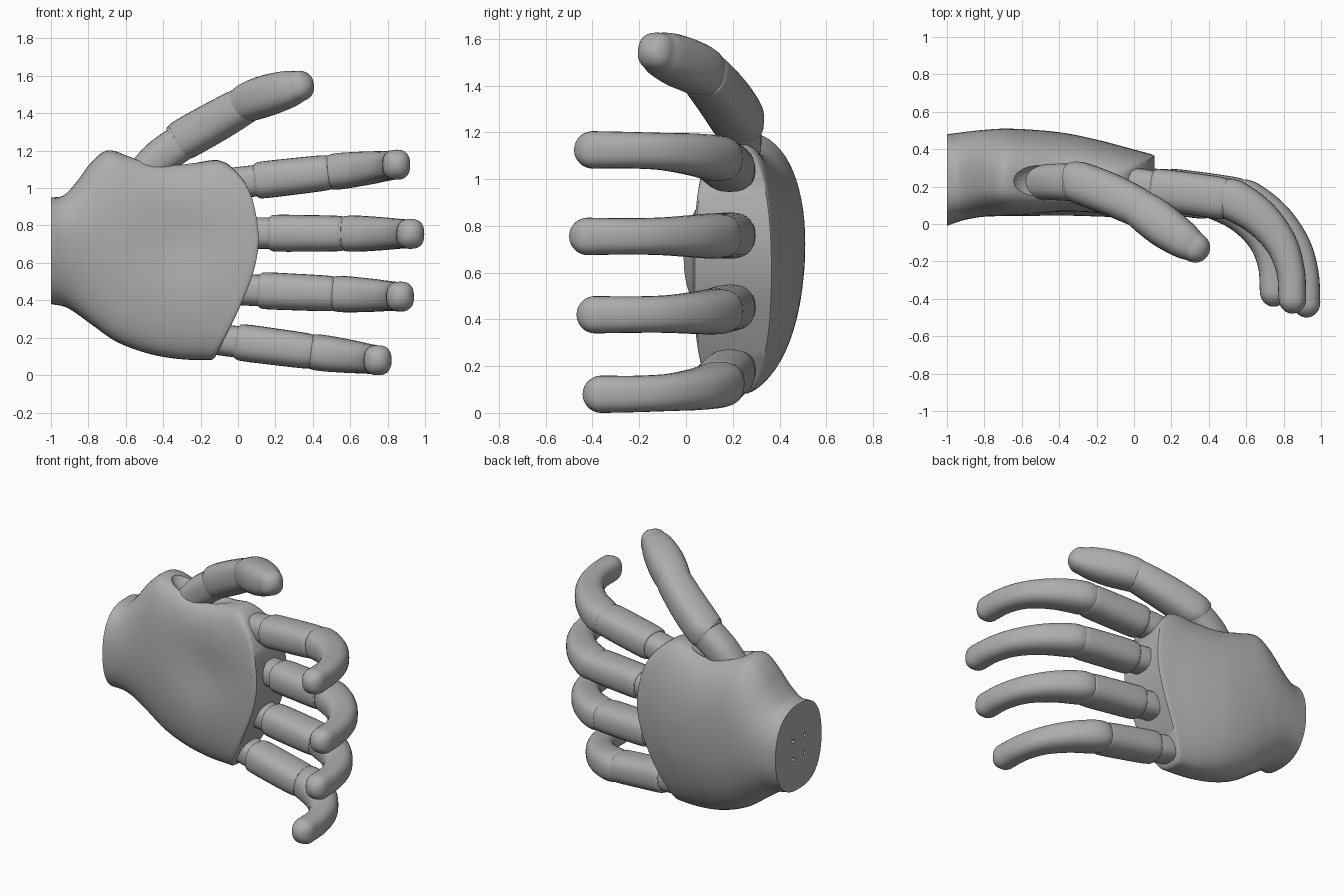
import bpy, bmesh, math
from mathutils import Vector

cube = bpy.data.objects.get("Cube")
if cube:
    bpy.data.objects.remove(cube, do_unlink=True)

grey = bpy.data.materials.new("plain grey")
grey.use_nodes = True
COLOUR = (0.42, 0.42, 0.42, 1)
grey.diffuse_color = COLOUR
grey.node_tree.nodes["Principled BSDF"].inputs["Base Color"].default_value = COLOUR


def curve(pts, t):
    """Smooth interpolation through points (t, value, value...)."""
    pts = [Vector(p) for p in pts]
    t = max(pts[0][0], min(pts[-1][0], t))
    i = 0
    while i < len(pts) - 2 and t > pts[i + 1][0]:
        i += 1

    def slope(k):
        a, b = pts[max(k - 1, 0)], pts[min(k + 1, len(pts) - 1)]
        return (b - a) / (b[0] - a[0])
    a, b = pts[i], pts[i + 1]
    h = b[0] - a[0]
    u = (t - a[0]) / h
    return (a * (2*u**3 - 3*u*u + 1) + slope(i) * h * (u**3 - 2*u*u + u)
            + b * (3*u*u - 2*u**3) + slope(i + 1) * h * (u**3 - u*u))


def power(v, p):
    return math.copysign(abs(v) ** p, v)


def finish(name, bm):
    bmesh.ops.recalc_face_normals(bm, faces=bm.faces)
    mesh = bpy.data.meshes.new(name)
    bm.to_mesh(mesh)
    bm.free()
    mesh.materials.append(grey)
    ob = bpy.data.objects.new(name, mesh)
    bpy.context.collection.objects.link(ob)
    return ob


def smooth(ob, degrees=35):
    bpy.ops.object.select_all(action="DESELECT")
    bpy.context.view_layer.objects.active = ob
    ob.select_set(True)
    bpy.ops.object.shade_smooth_by_angle(angle=math.radians(degrees))


def loft(name, rings):
    """Skin rings of points; caps join each ring's two halves in strips."""
    bm = bmesh.new()
    rows = [[bm.verts.new(p) for p in ring] for ring in rings]
    n = len(rows[0])
    for a, b in zip(rows, rows[1:]):
        for i in range(n):
            j = (i + 1) % n
            bm.faces.new((a[i], a[j], b[j], b[i]))
    for row in (rows[0], rows[-1]):
        for i in range(n // 2):
            quad = [row[i], row[i + 1], row[n - i - 1], row[(n - i) % n]]
            bm.faces.new(list(dict.fromkeys(quad)))
    return finish(name, bm)


def limb(name, pts, dome=False, sides=28):
    """Rounded-box tube; each point is (x, y, z, half width, half depth)."""
    keyed = [(k, *p) for k, p in enumerate(pts)]
    steps = 6 * (len(pts) - 1)
    samples = [curve(keyed, k / 6)[1:] for k in range(steps + 1)]
    centres = [Vector(s[:3]) for s in samples]
    radii = [(s[3], s[4]) for s in samples]
    if dome:
        along = (centres[-1] - centres[-2]).normalized()
        end, (w, d) = centres[-1], radii[-1]
        for k in range(1, 9):
            a = k / 8 * math.radians(87)
            centres.append(end + along * w * math.sin(a))
            radii.append((w * math.cos(a), d * math.cos(a)))
    rings = []
    for k, c in enumerate(centres):
        along = (centres[min(k + 1, len(centres) - 1)] - centres[max(k - 1, 0)]).normalized()
        side = Vector((0, 0, 1))
        side = (side - along * side.dot(along)).normalized()
        deep = along.cross(side)
        w, d = radii[k]
        ring = []
        for i in range(sides):
            a = 2 * math.pi * i / sides
            ring.append(c + side * w * power(math.cos(a), 0.8) + deep * d * power(math.sin(a), 0.8))
        rings.append(ring)
    ob = loft(name, rings)
    smooth(ob)
    return ob


# Palm shell: height, depth and knuckle-edge profiles along the hand
TOP = [(0, .95), (.07, .96), (.15, 1.04), (.22, 1.13), (.31, 1.2), (.42, 1.18),
       (.6, 1.135), (.8, 1.135), (.93, 1.15), (1, 1.13)]
BOTTOM = [(0, .38), (.1, .36), (.25, .27), (.4, .18), (.6, .115), (.8, .085), (1, .08)]
BACK = [(0, .48), (.15, .5), (.3, .51), (.55, .49), (.73, .45), (.9, .4), (1, .37)]
FRONT = [(0, -.01), (.08, .02), (.2, .04), (.5, .035), (1, .03)]
EDGE = [(0, -.13), (.25, 0), (.44, .08), (.6, .11), (.77, .09), (.9, .04), (1, -.05)]


def palm_ring(s, shrink=1.0, sides=64):
    top, bottom, back, front = (curve(p, s)[1] for p in (TOP, BOTTOM, BACK, FRONT))
    middle = .24
    ring = []
    for i in range(sides):
        a = 2 * math.pi * i / sides
        f = .5 + .5 * shrink * power(math.cos(a), .9)
        sn = math.sin(a)
        if sn > 0:
            y = middle + (back - middle) * shrink * sn ** .85
        else:
            square = .7 - .25 * s
            y = middle - (middle - front) * shrink * abs(sn) ** square
            # shallow hollow of the palm
            y += .035 * math.exp(-((s - .62) / .2) ** 2 - ((f - .6) / .2) ** 2)
        x = -1 + s * (1 + curve(EDGE, f)[1])
        ring.append((x, y, bottom + (top - bottom) * f))
    return ring


STATIONS = 44
rings = [palm_ring(.985 * k / STATIONS) for k in range(STATIONS + 1)]
rings += [palm_ring(.996, .985), palm_ring(1, .965)]
palm = loft("palm", rings)


def cut(target, cutter):
    cutter.hide_render = True
    cutter.hide_set(True)
    mod = target.modifiers.new(cutter.name, "BOOLEAN")
    mod.operation = "DIFFERENCE"
    mod.solver = "EXACT"
    mod.object = cutter


# Thumb socket hollow
bm = bmesh.new()
bmesh.ops.create_uvsphere(bm, u_segments=32, v_segments=20, radius=1)
bmesh.ops.scale(bm, vec=(.25, .125, .13), verts=bm.verts)
bmesh.ops.translate(bm, vec=(-.4, .23, 1.22), verts=bm.verts)
socket = finish("socket_cutter", bm)

# Four mounting holes in the wrist
bm = bmesh.new()
for dy in (-.06, .06):
    for dz in (-.06, .06):
        made = bmesh.ops.create_cone(bm, cap_ends=True, segments=12, radius1=.013,
                                     radius2=.013, depth=.08)["verts"]
        for v in made:
            v.co = Vector((v.co.z - 1, v.co.y + .23 + dy, v.co.x + .66 + dz))
holes = finish("wrist_hole_cutter", bm)

smooth(palm)
cut(palm, socket)
cut(palm, holes)

# Fingers share one shape: (x, y, half width, half depth)
KNUCKLE = [(-.03, .21, .082, .09), (.1, .205, .084, .092), (.22, .185, .084, .092)]
PROXIMAL = [(.17, .192, .086, .092), (.2, .188, .098, .107), (.36, .165, .098, .112),
            (.53, .138, .095, .113), (.57, .13, .088, .105)]
TIP = [(.54, .14, .086, .098), (.61, .12, .097, .11), (.75, .02, .09, .1),
       (.86, -.12, .08, .086), (.912, -.27, .078, .076), (.922, -.42, .08, .074)]

# name, x shift, tip y shift, base z, tip z
FINGERS = [("index", -.075, .02, 1.02, 1.125), ("middle", 0, 0, .76, .755),
           ("ring", -.055, .03, .46, .42), ("little", -.175, .055, .2, .08)]
for name, dx, dy, z0, z1 in FINGERS:
    for part, shape in (("knuckle", KNUCKLE), ("proximal", PROXIMAL), ("tip", TIP)):
        pts = [(x + dx, y + dy * max(0, (x - .5) / .4), z0 + (z1 - z0) * x / .92, w, d)
               for x, y, w, d in shape]
        limb(f"{name}_finger_{part}", pts, dome=part == "tip")

# Thumb
limb("thumb_base", [(-.52, .22, 1.06, .09, .09), (-.42, .225, 1.16, .098, .098),
                    (-.28, .22, 1.26, .098, .1)])
limb("thumb_proximal", [(-.33, .225, 1.235, .098, .1), (-.29, .22, 1.26, .108, .112),
                        (-.13, .16, 1.35, .108, .112), (.02, .09, 1.435, .1, .105),
                        (.05, .075, 1.45, .09, .095)])
limb("thumb_tip", [(.0, .095, 1.43, .09, .095), (.07, .055, 1.465, .105, .11),
                   (.17, -.02, 1.5, .108, .112), (.27, -.09, 1.53, .098, .098),
                   (.325, -.125, 1.545, .082, .08)], dome=True)
